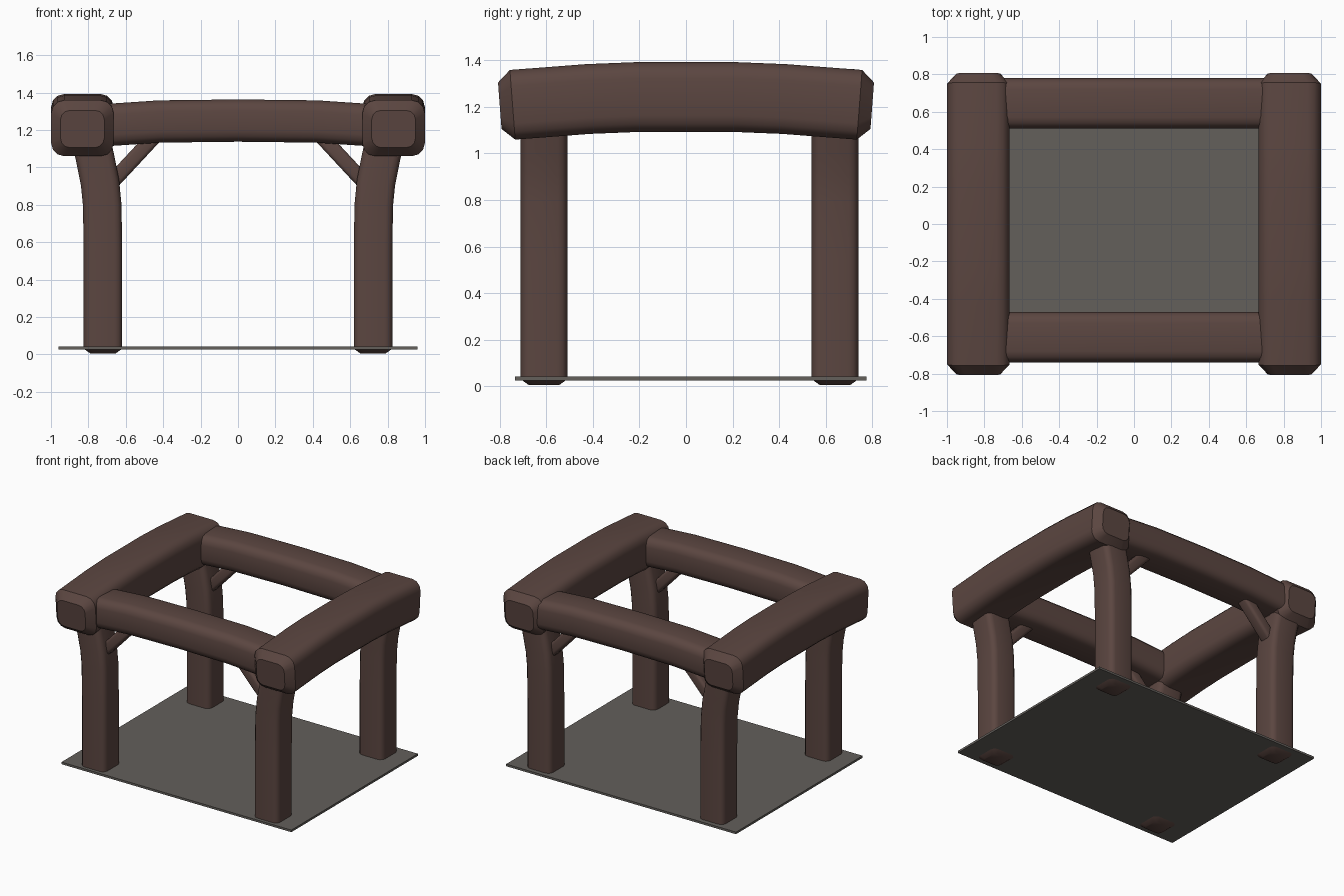
import bpy, bmesh, math
from mathutils import Vector

if "Cube" in bpy.data.objects:
    bpy.data.objects.remove(bpy.data.objects["Cube"])


def make_material(name, color):
    m = bpy.data.materials.new(name)
    m.use_nodes = True
    m.diffuse_color = color
    m.node_tree.nodes["Principled BSDF"].inputs["Base Color"].default_value = color
    return m


WOOD = make_material("dark brown wood", (0.105, 0.061, 0.052, 1))
STONE = make_material("grey floor", (0.125, 0.115, 0.105, 1))


def rounded_section(hu, hv, r, steps=3):
    """Rounded rectangle outline as (u, v) pairs."""
    pts = []
    for i, (su, sv) in enumerate(((1, 1), (-1, 1), (-1, -1), (1, -1))):
        for k in range(steps + 1):
            a = math.pi / 2 * (i + k / steps)
            pts.append((su * (hu - r) + r * math.cos(a), sv * (hv - r) + r * math.sin(a)))
    return pts


def timber(name, path, side, hu, hv, r, chamfer, inset):
    """Sweep a rounded section along a path, with chamfered ends."""
    pts = [Vector(p) for p in path]
    side = Vector(side)
    first = (pts[1] - pts[0]).normalized() * chamfer
    last = (pts[-1] - pts[-2]).normalized() * chamfer
    pts = [pts[0], pts[0] + first] + pts[1:-1] + [pts[-1] - last, pts[-1]]
    bm = bmesh.new()
    rings = []
    for i, p in enumerate(pts):
        tangent = (pts[min(i + 1, len(pts) - 1)] - pts[max(i - 1, 0)]).normalized()
        up = tangent.cross(side).normalized()
        d = inset if i in (0, len(pts) - 1) else 0
        section = rounded_section(hu - d, hv - d, r - d * 0.4)
        rings.append([bm.verts.new(p + side * u + up * v) for u, v in section])
    n = len(rings[0])
    for a, b in zip(rings, rings[1:]):
        for j in range(n):
            bm.faces.new((a[j], a[(j + 1) % n], b[(j + 1) % n], b[j]))
    bm.faces.new(rings[0])
    bm.faces.new(rings[-1])
    bmesh.ops.recalc_face_normals(bm, faces=bm.faces)
    finish(name, bm, WOOD)


def finish(name, bm, material):
    mesh = bpy.data.meshes.new(name)
    bm.to_mesh(mesh)
    bm.free()
    mesh.materials.append(material)
    ob = bpy.data.objects.new(name, mesh)
    bpy.context.collection.objects.link(ob)
    bpy.ops.object.select_all(action="DESELECT")
    ob.select_set(True)
    bpy.context.view_layer.objects.active = ob
    bpy.ops.object.shade_smooth_by_angle(angle=math.radians(35))


# Thin floor slab
bm = bmesh.new()
bmesh.ops.create_cube(bm, size=1)
for v in bm.verts:
    v.co = (v.co.x * 1.92, v.co.y * 1.51 + 0.02, v.co.z * 0.016 + 0.033)
finish("floor", bm, STONE)

ROWS = {"front": -0.61, "back": 0.64}

for label, s in (("left", 1), ("right", -1)):
    # Heavy arched side beam
    path = [(s * 0.832, y, z) for y, z in
            ((-0.8, 1.205), (-0.42, 1.234), (-0.22, 1.242), (0.22, 1.242),
             (0.42, 1.234), (0.8, 1.205))]
    timber(label + "_side_beam", path, (1, 0, 0), 0.167, 0.15, 0.07, 0.055, 0.05)

    for row, y in ROWS.items():
        # Post that leans outward near the top
        path = [(s * x, y, z) for x, z in
                ((0.722, 0.005), (0.722, 0.55), (0.726, 0.8), (0.738, 0.92),
                 (0.758, 1.02), (0.785, 1.15))]
        timber(f"{row}_{label}_post", path, (0, 1, 0), 0.1, 0.103, 0.04, 0.025, 0.035)

        # Diagonal brace
        path = [(s * x, y, z) for x, z in ((0.74, 0.85), (0.6, 1.0), (0.4, 1.215))]
        timber(f"{row}_{label}_brace", path, (0, 1, 0), 0.045, 0.04, 0.02, 0.01, 0.005)

# Slightly arched cross beams
for row, y in ROWS.items():
    path = [(x, y + 0.005, z) for x, z in
            ((-0.76, 1.222), (-0.42, 1.245), (0, 1.25), (0.42, 1.245), (0.76, 1.222))]
    timber(row + "_cross_beam", path, (0, 1, 0), 0.135, 0.113, 0.06, 0.04, 0.04)
